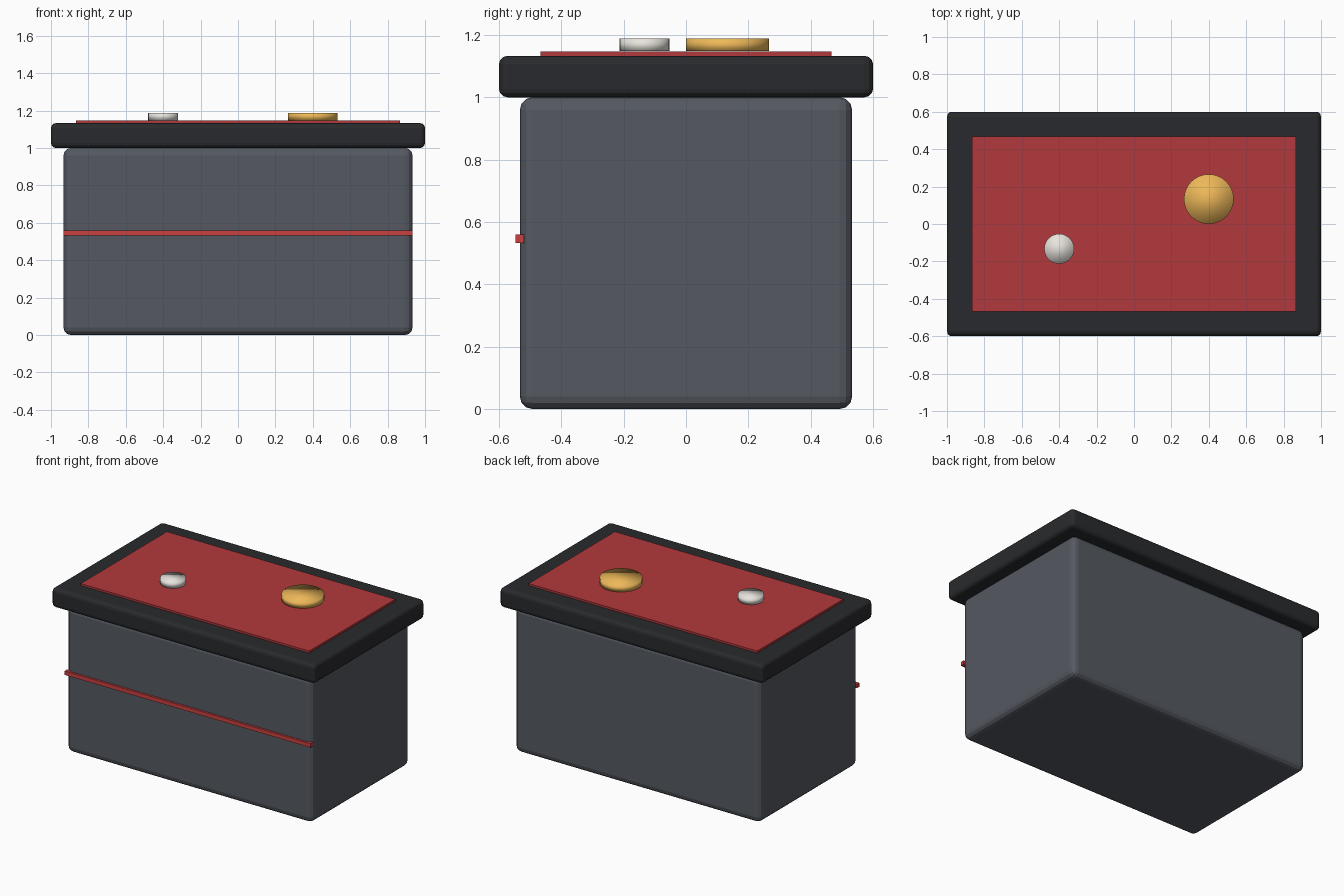
import bpy
import math

if "Cube" in bpy.data.objects:
    bpy.data.objects.remove(bpy.data.objects["Cube"])


def material(name, color):
    m = bpy.data.materials.new(name)
    m.diffuse_color = (*color, 1)
    m.use_nodes = True
    m.node_tree.nodes["Principled BSDF"].inputs["Base Color"].default_value = m.diffuse_color
    return m


charcoal = material("charcoal", (0.09, 0.10, 0.12))
black = material("black", (0.022, 0.023, 0.026))
red = material("red", (0.45, 0.04, 0.045))
bright_red = material("bright_red", (0.6, 0.05, 0.05))
gold = material("gold", (0.85, 0.48, 0.1))
white = material("white", (0.8, 0.77, 0.72))


def box(name, lo, hi, mat, bevel=0):
    bpy.ops.mesh.primitive_cube_add(size=1, location=[(a + b) / 2 for a, b in zip(lo, hi)])
    ob = bpy.context.object
    ob.name = name
    ob.scale = [b - a for a, b in zip(lo, hi)]
    bpy.ops.object.transform_apply(location=False, rotation=False, scale=True)
    ob.data.materials.append(mat)
    if bevel:
        mod = ob.modifiers.new("rounded_edges", "BEVEL")
        mod.width = bevel
        mod.segments = 3
    return ob


def disc(name, x, y, radius, mat):
    bpy.ops.mesh.primitive_cylinder_add(vertices=32, radius=radius, depth=0.04,
                                        location=(x, y, 1.168))
    ob = bpy.context.object
    ob.name = name
    ob.data.materials.append(mat)
    # fully smooth, including the rim
    bpy.ops.object.shade_smooth()
    return ob


# Cabinet body and overhanging top
box("cabinet_body", (-0.933, -0.533, 0), (0.933, 0.533, 1.0), charcoal, 0.04)
box("table_top", (-1, -0.6, 1.0), (1, 0.6, 1.133), black, 0.027)

# Inlaid panel and front trim strip
box("top_panel", (-0.867, -0.467, 1.127), (0.867, 0.467, 1.147), red)
box("front_strip", (-0.933, -0.547, 0.533), (0.933, -0.52, 0.56), bright_red)

# Discs resting on the panel
disc("large_disc", 0.4, 0.133, 0.133, gold)
disc("small_disc", -0.4, -0.133, 0.08, white)
